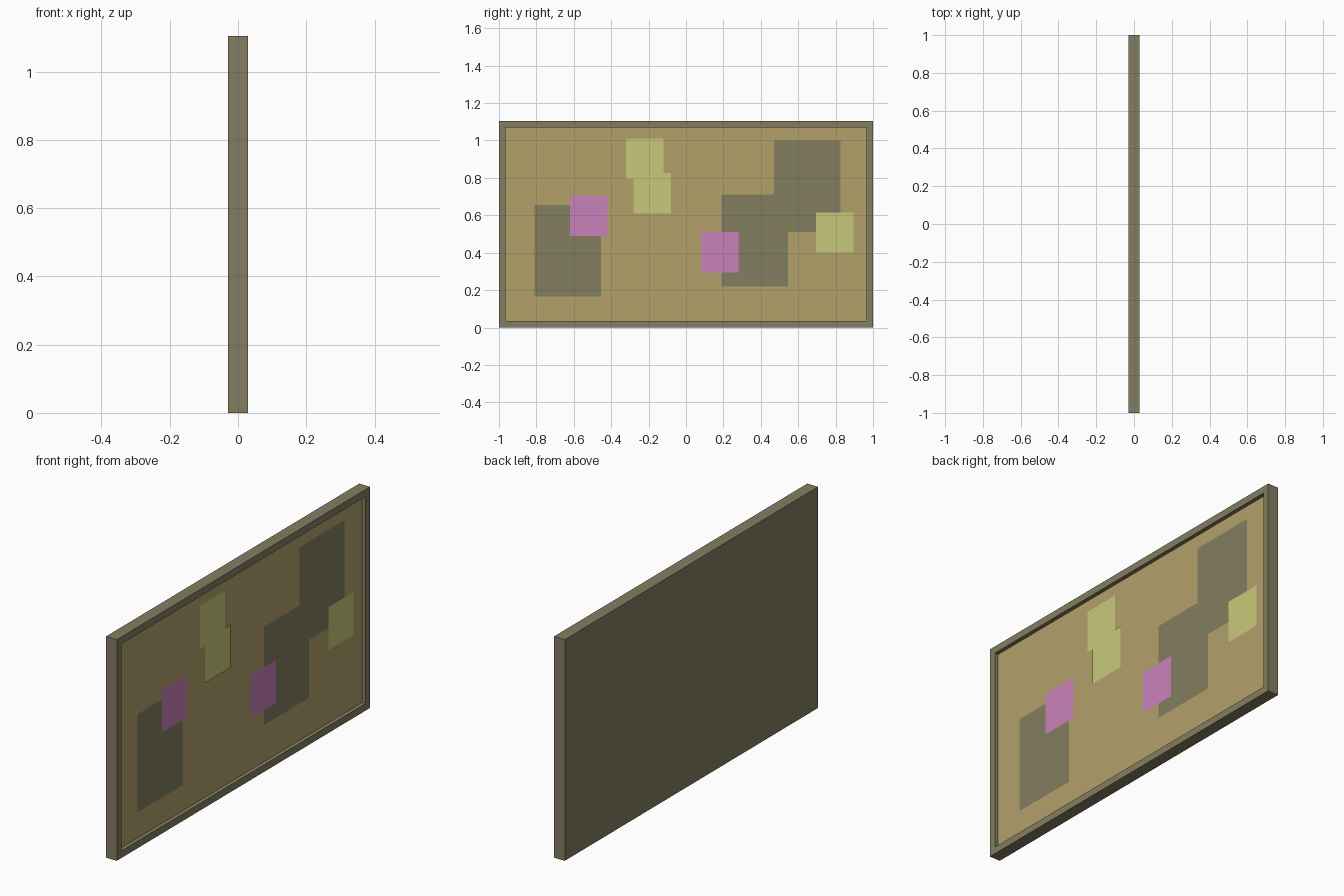
import bpy, bmesh

cube = bpy.data.objects.get("Cube")
if cube:
    bpy.data.objects.remove(cube, do_unlink=True)


def material(name, hex_code):
    # sRGB hex to linear colour
    srgb = [int(hex_code[i:i + 2], 16) / 255 for i in (0, 2, 4)]
    color = [c / 12.92 if c <= 0.04045 else ((c + 0.055) / 1.055) ** 2.4 for c in srgb] + [1]
    m = bpy.data.materials.new(name)
    m.use_nodes = True
    m.diffuse_color = color
    m.node_tree.nodes["Principled BSDF"].inputs["Base Color"].default_value = color
    return m


FRAME = material("grey_olive", "847e60")
CORK = material("cork_tan", "b3a16b")
YELLOW = material("pale_yellow", "c9c97a")
PINK = material("pink", "c982bb")

DEPTH, HEIGHT, BORDER, RECESS = 0.06, 1.105, 0.05, 0.02
CORK_X = DEPTH / 2 - RECESS


def finish(name, bm, *mats):
    me = bpy.data.meshes.new(name)
    bm.to_mesh(me)
    bm.free()
    ob = bpy.data.objects.new(name, me)
    for m in mats:
        me.materials.append(m)
    bpy.context.collection.objects.link(ob)
    return ob


# Framed board: a slab with its +x face inset and pushed back
bm = bmesh.new()
bmesh.ops.create_cube(bm, size=1)
for v in bm.verts:
    v.co = (v.co.x * DEPTH, v.co.y * 2, (v.co.z + 0.5) * HEIGHT)
bm.normal_update()
panel = max(bm.faces, key=lambda f: f.normal.x)
bmesh.ops.inset_region(bm, faces=[panel], thickness=BORDER)
ring = bmesh.ops.extrude_discrete_faces(bm, faces=[panel])["faces"]
bmesh.ops.translate(bm, verts=ring[0].verts, vec=(-RECESS, 0, 0))
ring[0].material_index = 1
finish("framed_board", bm, FRAME, CORK)


# Papers: flat sheets pinned on the cork
def sheet(name, y, z, width, height, layer, mat):
    bm = bmesh.new()
    x = CORK_X + 0.0015 * layer
    corners = [(y, z), (y + width, z), (y + width, z + height), (y, z + height)]
    bm.faces.new([bm.verts.new((x, a, b)) for a, b in corners])
    finish(name, bm, mat)


for i, (y, z) in enumerate([(-0.81, 0.165), (0.19, 0.22), (0.47, 0.51)]):
    sheet(f"large_paper_{i + 1}", y, z, 0.355, 0.49, 1, FRAME)
for i, (y, z) in enumerate([(-0.62, 0.49), (0.08, 0.295)]):
    sheet(f"pink_note_{i + 1}", y, z, 0.2, 0.215, 2, PINK)
for i, (y, z) in enumerate([(-0.32, 0.795), (-0.28, 0.61), (0.695, 0.4)]):
    sheet(f"yellow_note_{i + 1}", y, z, 0.2, 0.215, 2 + i % 2, YELLOW)
